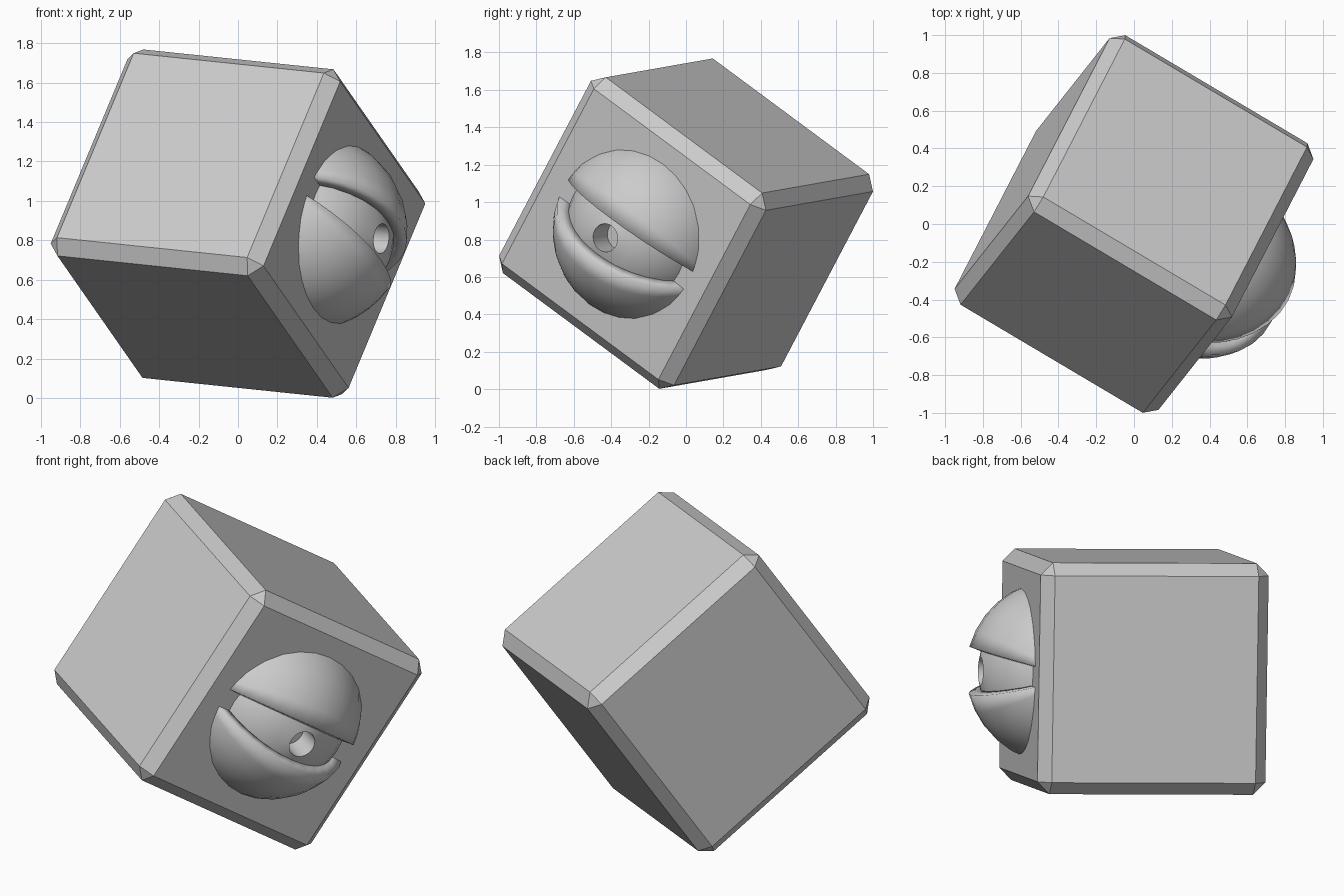
import bpy, bmesh
from math import radians, sin, cos, pi, asin
from mathutils import Vector, Matrix

if "Cube" in bpy.data.objects:
    bpy.data.objects.remove(bpy.data.objects["Cube"])

HALF, CHAMFER = 0.63, 0.067           # cube half size and edge chamfer
BALL_X, LID_R, EYE_R = 0.42, 0.50, 0.435
HOLE_R, HOLE_DEPTH = 0.076, 0.15
LID_ANGLE = radians(15)

# Tilted frame: local x points out of the face with the eye
u = Vector((0.853, -0.506, -0.089)).normalized()
v = Vector((0.381, 0.745, -0.550))
v = (v - u * v.dot(u)).normalized()
n = u.cross(v)
frame = Matrix.Translation((0, 0, 0.885)) @ Matrix((u, v, n)).transposed().to_4x4()
ball_frame = frame @ Matrix.Translation((BALL_X, 0, 0))


def add_object(name, bm, matrix, smooth=False):
    bmesh.ops.recalc_face_normals(bm, faces=bm.faces)
    mesh = bpy.data.meshes.new(name)
    bm.to_mesh(mesh)
    bm.free()
    if smooth:
        mesh.shade_smooth()
        mesh.set_sharp_from_angle(angle=radians(35))
    obj = bpy.data.objects.new(name, mesh)
    bpy.context.collection.objects.link(obj)
    obj.matrix_world = matrix
    return obj


# Cube body with chamfered edges
bm = bmesh.new()
bmesh.ops.create_cube(bm, size=2 * HALF)
bmesh.ops.bevel(bm, geom=bm.edges[:], offset=CHAMFER, segments=1,
                affect='EDGES', profile=0.5)
add_object("cube_body", bm, frame)


# Eyelids: half shells hinged on the local y axis
def add_lid(name, side):
    bm = bmesh.new()
    bmesh.ops.create_uvsphere(bm, u_segments=32, v_segments=16, radius=LID_R,
                              matrix=Matrix.Rotation(pi / 2, 4, 'X'))
    bmesh.ops.delete(bm, geom=[p for p in bm.verts if p.co.z * side < -1e-4],
                     context='VERTS')
    turn = Matrix.Rotation(-side * LID_ANGLE, 4, 'Y')
    lid = add_object(name, bm, ball_frame @ turn, smooth=True)
    # normals of an open shell: make sure they face outwards
    face = lid.data.polygons[0]
    if face.normal.dot(face.center) < 0:
        lid.data.flip_normals()
    shell = lid.modifiers.new("thickness", 'SOLIDIFY')
    shell.thickness = LID_R - EYE_R + 0.01
    shell.offset = -1


add_lid("upper_eyelid", 1)
add_lid("lower_eyelid", -1)

# Eyeball: revolved arc with a round pupil hole sunk into the front
start = asin(HOLE_R / EYE_R)
rim_x = EYE_R * cos(start)
profile = [(rim_x - HOLE_DEPTH, 0), (rim_x - HOLE_DEPTH, HOLE_R)]
for i in range(17):
    a = start + (pi - start) * i / 16
    profile.append((EYE_R * cos(a), EYE_R * sin(a)))
bm = bmesh.new()
points = [bm.verts.new((x, r, 0)) for x, r in profile]
edges = [bm.edges.new(pair) for pair in zip(points, points[1:])]
bmesh.ops.spin(bm, geom=points + edges, cent=(0, 0, 0), axis=(1, 0, 0),
               angle=2 * pi, steps=32)
bmesh.ops.remove_doubles(bm, verts=bm.verts, dist=1e-4)
add_object("eyeball", bm, ball_frame, smooth=True)
